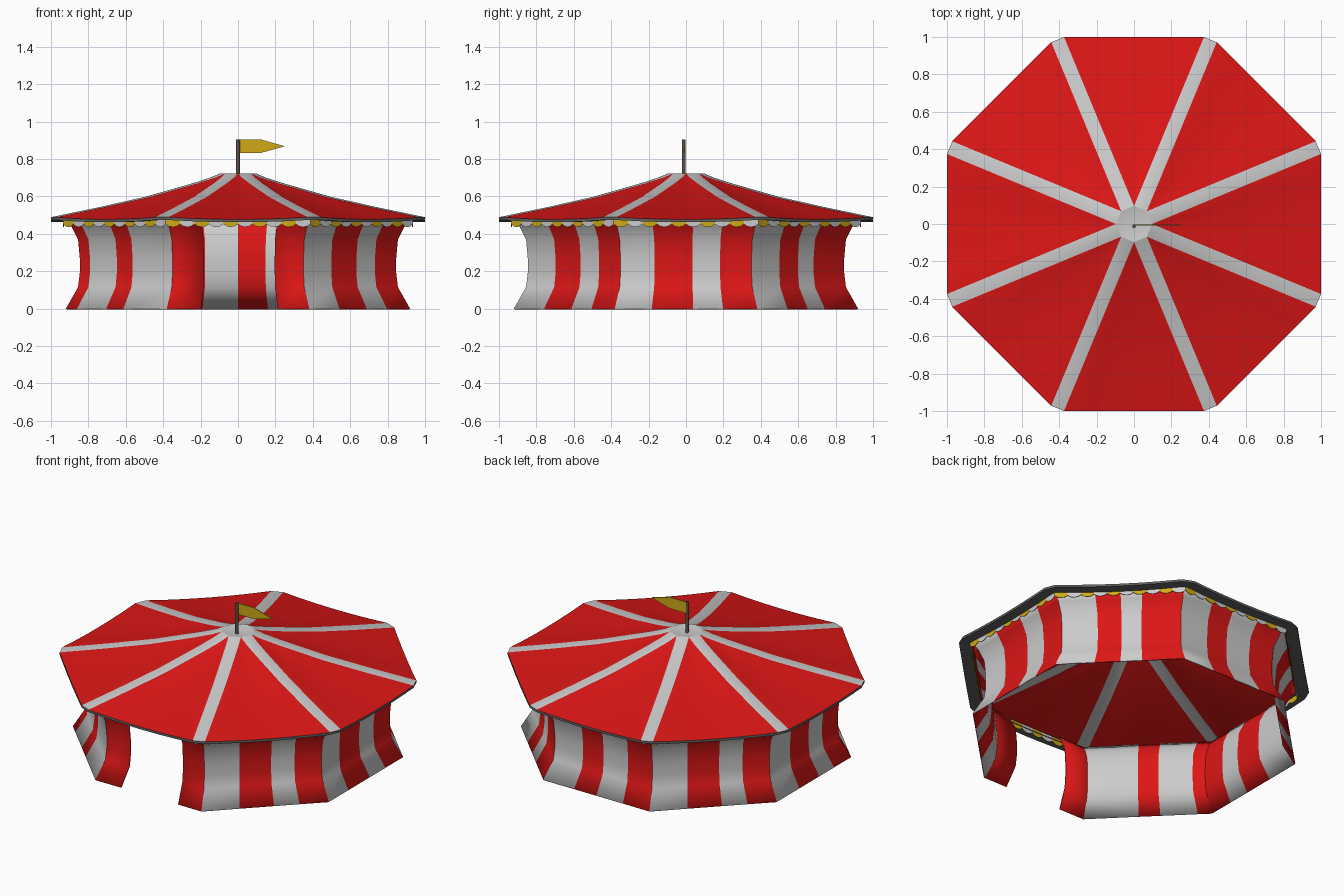
import bpy, bmesh, math
from mathutils import Vector

if "Cube" in bpy.data.objects:
    bpy.data.objects.remove(bpy.data.objects["Cube"])

T = math.tan(math.pi / 8)


def material(name, rgb):
    m = bpy.data.materials.new(name)
    m.diffuse_color = (*rgb, 1)
    m.use_nodes = True
    m.node_tree.nodes["Principled BSDF"].inputs["Base Color"].default_value = m.diffuse_color
    return m


RED = material("red", (0.72, 0.008, 0.008))
WHITE = material("white", (0.68, 0.68, 0.68))
YELLOW = material("yellow", (0.62, 0.4, 0.008))
BROWN = material("brown", (0.12, 0.08, 0.06))
GREY = material("dark_grey", (0.12, 0.12, 0.12))


def side(k, a, u, z):
    """Point on octagon side k: distance a from the axis, u along the side."""
    c, s = math.cos(k * math.pi / 4), math.sin(k * math.pi / 4)
    return Vector((a * c - u * s, a * s + u * c, z))


def face(bm, pts, mat=0):
    f = bm.faces.new([bm.verts.new(p) for p in pts])
    f.material_index = mat
    return f


def finish(name, bm, mats, thickness=0, smooth=True):
    bmesh.ops.remove_doubles(bm, verts=bm.verts, dist=0.0003)
    me = bpy.data.meshes.new(name)
    bm.to_mesh(me)
    bm.free()
    ob = bpy.data.objects.new(name, me)
    bpy.context.collection.objects.link(ob)
    for m in mats:
        me.materials.append(m)
    if thickness:
        mod = ob.modifiers.new("thickness", "SOLIDIFY")
        mod.thickness = thickness
    if smooth:
        bpy.ops.object.select_all(action="DESELECT")
        ob.select_set(True)
        bpy.context.view_layer.objects.active = ob
        bpy.ops.object.shade_smooth_by_angle(angle=math.radians(30))
    return ob


# roof: ridge profile (distance, height, sag in the middle of a panel)
ROOF = [(1.0, 0.489, 0.012), (0.75, 0.541, 0.014), (0.5, 0.597, 0.012),
        (0.25, 0.668, 0.006), (0.15, 0.700, 0.002), (0.0966, 0.723, 0)]
H = 0.04      # half width of a ridge stripe, measured along the side
N = 6


def roof_pt(k, level, j):
    a, z, sag = level
    v = 2 * j / N - 1
    return side(k, a, v * (a * T - H), z - sag * (1 - v * v))


bm = bmesh.new()
for k in range(8):
    for lo, hi in zip(ROOF, ROOF[1:]):
        for j in range(N):
            pts = [roof_pt(k, lo, j), roof_pt(k, lo, j + 1)]
            pts += [roof_pt(k, hi, j + 1), roof_pt(k, hi, j)]
            if hi == ROOF[-1]:
                pts.pop()
            face(bm, pts, 0)
        face(bm, [roof_pt(k, lo, N), roof_pt(k + 1, lo, 0),
                  roof_pt(k + 1, hi, 0), roof_pt(k, hi, N)], 1)
    # dimpled white hub
    face(bm, [roof_pt(k, ROOF[-1], N), roof_pt(k + 1, ROOF[-1], 0),
              Vector((0, 0, 0.705))], 1)
finish("roof", bm, [RED, WHITE])

# dark rim under the roof edge
bm = bmesh.new()
RIM = [(1.0, 0.489), (1.0, 0.474), (0.925, 0.474)]
for k in range(8):
    for (a0, z0), (a1, z1) in zip(RIM, RIM[1:]):
        lo, hi = (a0, z0, 0.012), (a1, z1, 0.012)
        for j in range(N):
            face(bm, [roof_pt(k, lo, j), roof_pt(k, hi, j),
                      roof_pt(k, hi, j + 1), roof_pt(k, lo, j + 1)])
        face(bm, [roof_pt(k, lo, N), roof_pt(k, hi, N),
                  roof_pt(k + 1, hi, 0), roof_pt(k + 1, lo, 0)])
finish("roof_rim", bm, [GREY])

# canvas walls: waisted profile and stripes per side (start, end, colour)
WALL = [(0.92, 0), (0.855, 0.115), (0.846, 0.19), (0.846, 0.27),
        (0.855, 0.37), (0.89, 0.44), (0.92, 0.483)]
R, W = 0, 1
STRIPES = {k: [(0, .3, W), (.3, .57, R), (.57, .77, W), (.77, 1, R)] for k in range(8)}
STRIPES[0] = [(0, .26, W), (.26, .55, R), (.55, .76, W), (.76, 1, R)]
STRIPES[1] = [(0, .3, W), (.3, .5, R), (.5, .67, W), (.67, 1, R)]
STRIPES[2] = [(0, .29, W), (.29, .5, R), (.5, .75, W), (.75, 1, R)]
STRIPES[5] = [(0, .11, R), (.11, .4, W), (.4, .57, R), (.57, 1, W)]
STRIPES[6] = [(0, .24, R), (.78, 1, R)]        # entrance gap
bm = bmesh.new()
for k, stripes in STRIPES.items():
    for t0, t1, col in stripes:
        u0, u1 = (2 * t0 - 1) * T, (2 * t1 - 1) * T
        for (a0, z0), (a1, z1) in zip(WALL, WALL[1:]):
            face(bm, [side(k, a0, a0 * u0, z0), side(k, a0, a0 * u1, z0),
                      side(k, a1, a1 * u1, z1), side(k, a1, a1 * u0, z1)], col)
finish("canvas_wall", bm, [RED, WHITE], 0.008)

# scalloped bunting
bm = bmesh.new()
A, COUNT = 0.935, 10
w = 2 * A * T / COUNT
for k in range(8):
    for i in range(COUNT):
        c = -A * T + (i + 0.5) * w
        outline = [(-.5, .484), (-.5, .452), (-.28, .441), (0, .436),
                   (.28, .441), (.5, .452), (.5, .484)]
        face(bm, [side(k, A, c + x * w, z) for x, z in outline], i % 2)
finish("bunting", bm, [YELLOW, WHITE], 0.004, False)

# flag pole
bpy.ops.mesh.primitive_cylinder_add(vertices=12, radius=0.01, depth=0.205,
                                    location=(0, -0.012, 0.803))
pole = bpy.context.object
pole.name = "flag_pole"
pole.data.materials.append(BROWN)
bpy.ops.object.shade_smooth_by_angle(angle=math.radians(40))

# pennant
bm = bmesh.new()
face(bm, [Vector((x, -0.009, z)) for x, z in
          [(0, .832), (.12, .832), (.25, .868), (.12, .905), (0, .905)]])
finish("pennant", bm, [YELLOW], 0.006, False)
